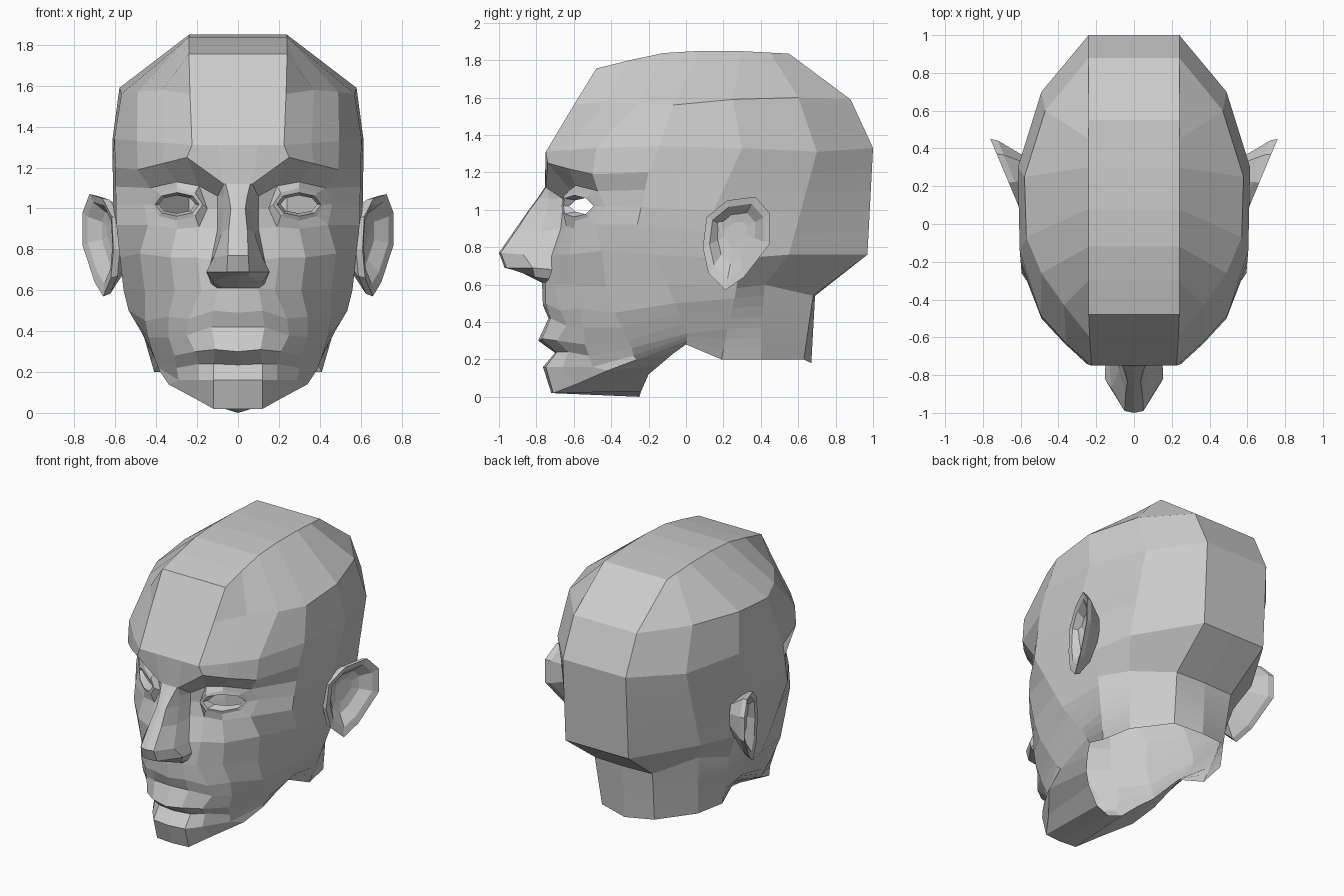
import bpy, bmesh, math
from mathutils import Vector


def make_object(name, verts, faces):
    """Mesh object mirrored across x = 0, flat shaded."""
    me = bpy.data.meshes.new(name)
    me.from_pydata([tuple(v) for v in verts], [], faces)
    bm = bmesh.new()
    bm.from_mesh(me)
    bmesh.ops.delete(bm, geom=[v for v in bm.verts if not v.link_faces], context='VERTS')
    bm.to_mesh(me)
    bm.free()
    ob = bpy.data.objects.new(name, me)
    bpy.context.collection.objects.link(ob)
    mod = ob.modifiers.new("mirror", 'MIRROR')
    mod.merge_threshold = 0.002
    return ob


def loft(rows, skip=()):
    """Quads between rows of equal length; skip holds (row, column) cells."""
    n = len(rows[0])
    verts = [p for r in rows for p in r]
    faces = [(i * n + j, (i + 1) * n + j, (i + 1) * n + j + 1, i * n + j + 1)
             for i in range(len(rows) - 1) for j in range(n - 1) if (i, j) not in skip]
    return verts, faces


def along(keys, row):
    """Point on a profile whose key points sit at given row numbers."""
    ks = sorted(keys)
    for a, b in zip(ks, ks[1:]):
        if a <= row <= b:
            return Vector(keys[a]).lerp(Vector(keys[b]), (row - a) / (b - a))


# Face: half rows from the centre line outwards, top to bottom
forehead = [
    [(0, -.48, 1.755), (.1, -.48, 1.755), (.24, -.48, 1.755), (.24, -.3, 1.8), (.24, -.12, 1.838)],
    [(0, -.6, 1.56), (.1, -.6, 1.56), (.235, -.6, 1.56), (.37, -.43, 1.58), (.49, -.26, 1.57)],
    [(0, -.75, 1.31), (.1, -.75, 1.31), (.225, -.75, 1.31), (.36, -.63, 1.32), (.495, -.48, 1.33)],
    [(0, -.755, 1.12), (.07, -.75, 1.12), (.25, -.74, 1.25), (.37, -.63, 1.22), (.49, -.5, 1.19)],
]
eye_area = [
    [(0, -.7, 1.06), (.1, -.66, 1.06), (.19, -.62, 1.11), (.3, -.59, 1.13), (.43, -.47, 1.1)],
    [(0, -.7, 1.0), (.1, -.66, 1.0), (.15, -.63, 1.0), (.3, -.57, 1.02), (.46, -.43, 1.02)],
    [(0, -.7, .9), (.1, -.67, .9), (.19, -.64, .91), (.3, -.6, .9), (.44, -.49, .92)],
    [(0, -.72, .75), (.13, -.72, .75), (.2, -.69, .76), (.33, -.62, .76), (.48, -.45, .78)],
]
mouth = [
    [(0, -.77, .61), (.1, -.75, .61), (.18, -.71, .6), (.31, -.61, .6), (.455, -.43, .59)],
    [(0, -.765, .49), (.12, -.75, .5), (.24, -.67, .46), (.34, -.57, .47), (.455, -.38, .45)],
    [(0, -.735, .42), (.13, -.725, .42), (.25, -.64, .38), (.34, -.55, .37), (.44, -.34, .37)],
    [(0, -.79, .3), (.11, -.77, .31), (.21, -.69, .3), (.31, -.54, .28), (.42, -.31, .3)],
]
chin = [
    [(0, -.7, .235), (.12, -.69, .24), (.19, -.63, .24), (.3, -.52, .22), (.405, -.29, .26)],
    [(0, -.765, .16), (.12, -.75, .16), (.19, -.66, .16), (.29, -.5, .16), (.39, -.28, .22)],
    [(0, -.72, .02), (.12, -.71, .02), (.21, -.58, .07), (.34, -.42, .14), (.38, -.26, .2)],
    [(0, -.25, 0), (.1, -.24, .03), (.2, -.2, .12), (.27, -.14, .17), (.32, -.07, .23)],
]
# Side and back of skull and neck: profiles keyed by row
profiles = [
    {0: (.24, .08, 1.85), 1: (.57, -.07, 1.56), 2: (.605, -.14, 1.34), 3: (.6, -.2, 1.2),
     6: (.595, -.26, .92), 8: (.56, -.1, .6), 9: (.535, -.06, .5), 12: (.44, .01, .34),
     15: (.36, 0, .28)},
    {0: (.24, .3, 1.848), 1: (.58, .25, 1.59), 2: (.615, .3, 1.33), 5: (.61, .15, 1.0),
     7: (.57, .28, .74), 8: (.52, .27, .58), 15: (.41, .19, .2)},
    {0: (.24, .45, 1.84), 1: (.47, .6, 1.6), 2: (.49, .7, 1.31), 7: (.495, .55, .76),
     8: (.39, .42, .6), 15: (.37, .4, .2)},
    {0: (.24, .55, 1.835), 1: (.24, .88, 1.59), 2: (.24, 1, 1.33), 7: (.24, .97, .76),
     8: (.22, .68, .54), 15: (.2, .63, .2)},
    {0: (0, .55, 1.835), 1: (0, .88, 1.59), 2: (0, 1, 1.33), 7: (0, .97, .76),
     8: (0, .69, .54), 15: (0, .67, .18)},
]
rows = [r + [along(p, i) for p in profiles]
        for i, r in enumerate(forehead + eye_area + mouth + chin)]
n = len(rows[0])
nose_cells = {(i, 0) for i in range(3, 8)}
eye_cells = {(i, j) for i in (4, 5) for j in (2, 3)}
verts, faces = loft(rows, nose_cells | eye_cells)

# Flat strip over the crown
mid = len(verts)
verts += [(0, p[1], p[2]) for p in rows[0][3:8]]
faces.append((0, 1, 2, 3, mid))
faces += [(mid + k, 3 + k, 4 + k, mid + k + 1) for k in range(4)]
faces.append((mid + 4, 7, 8, 9))

# Eyelid rings around an open eye
ring = [i * n + j for i, j in ((4, 2), (4, 3), (4, 4), (5, 4), (6, 4), (6, 3), (6, 2), (5, 2))]
for rx, rz, push in ((.125, .08, -.02), (.108, .058, -.025), (.09, .044, .02)):
    new = []
    for k in range(8):
        a = math.radians(135 - 45 * k)
        x, z = .298 + rx * math.cos(a), 1.02 + rz * math.sin(a)
        new.append(len(verts))
        verts.append((x, -.645 + .75 * (x - .19) + push * (.4 + abs(math.sin(a))), z))
    faces += [(ring[k], ring[(k + 1) % 8], new[(k + 1) % 8], new[k])[::-1] for k in range(8)]
    ring = new
make_object("head", verts, faces)

# Nose: bridge, sides, wings and underside
nose = [
    [(0, -.755, 1.12), (.06, -.75, 1.12), (.065, -.75, 1.12), (.07, -.75, 1.12)],
    [(0, -.795, 1.06), (.045, -.79, 1.06), (.07, -.73, 1.06), (.1, -.66, 1.06)],
    [(0, -.84, 1.0), (.035, -.835, 1.0), (.07, -.74, .99), (.1, -.66, 1.0)],
    [(0, -.91, .9), (.045, -.9, .9), (.08, -.78, .88), (.1, -.67, .9)],
    [(0, -1, .77), (.05, -.99, .77), (.12, -.87, .76), (.13, -.72, .75)],
    [(0, -.97, .69), (.055, -.96, .69), (.155, -.82, .69), (.15, -.71, .68)],
    [(0, -.89, .67), (.05, -.88, .67), (.12, -.81, .64), (.13, -.73, .63)],
    [(0, -.77, .61), (.04, -.765, .61), (.07, -.76, .61), (.1, -.75, .61)],
]
make_object("nose", *loft(nose))

# Ear: flared outline with a rim and a sunken bowl
outline = [(.09, .8), (.11, .96), (.22, 1.05), (.37, 1.07), (.45, .98), (.45, .82),
           (.31, .64), (.21, .57), (.12, .66)]
cy, cz = .27, .88
ear_rows = []
for scale, dx in ((.5, -.13), (.96, -.025), (1, .01), (.8, .0), (.55, -.05), (.3, -.06)):
    r = []
    for y, z in outline + outline[:1]:
        y2, z2 = cy + (y - cy) * scale, cz + (z - cz) * scale
        r.append((.595 + .42 * (y2 - .08) + dx, y2, z2))
    ear_rows.append(r)
ev, ef = loft(ear_rows)
m = len(outline) + 1
ef.append(tuple(range(5 * m + m - 2, 5 * m - 1, -1)))
ear = make_object("ears", ev, ef)
bm = bmesh.new()
bm.from_mesh(ear.data)
bmesh.ops.remove_doubles(bm, verts=bm.verts, dist=.0005)
bmesh.ops.recalc_face_normals(bm, faces=bm.faces)
bm.to_mesh(ear.data)
bm.free()
